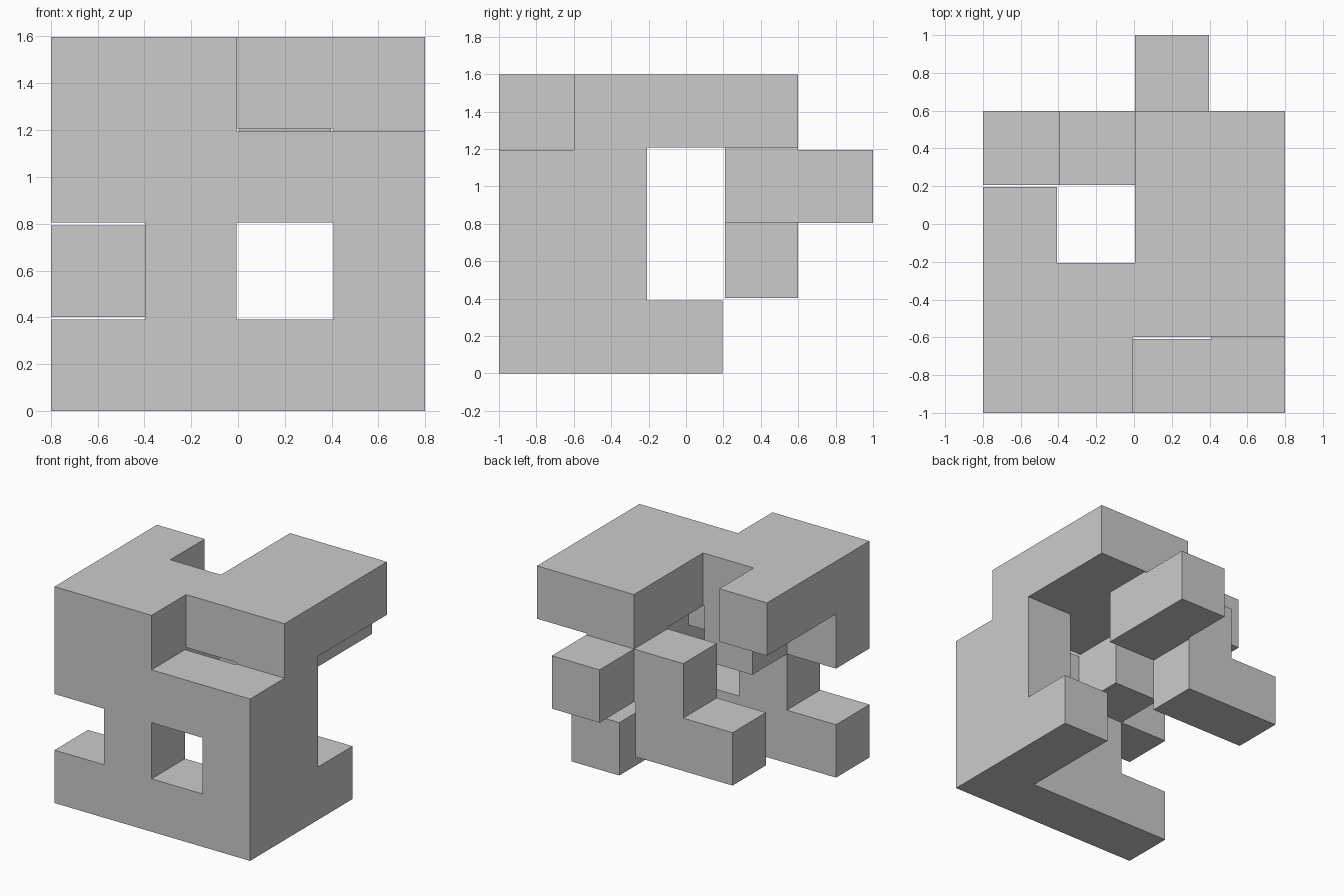
import bpy, bmesh, itertools
from mathutils import Vector

if "Cube" in bpy.data.objects:
    bpy.data.objects.remove(bpy.data.objects["Cube"])

GAP = 0.006                      # clearance on every face
PITCH = (2 + 2 * GAP) / 5        # cell spacing, piece is 4 x 5 x 4 cells
WIDTH = PITCH - 2 * GAP

# Bars of cells: (first cell, last cell), indices along x, y, z
BARS = [
    ((0, 0, 0), (3, 0, 0)),      # front base
    ((1, 0, 1), (1, 0, 1)),      # front post beside the window
    ((3, 0, 1), (3, 0, 1)),      # front right post
    ((0, 0, 2), (3, 0, 2)),      # front lintel
    ((0, 0, 3), (1, 0, 3)),      # front top left
    ((3, 1, 0), (3, 1, 3)),      # right wall
    ((3, 2, 0), (3, 2, 0)),      # right foot
    ((1, 1, 2), (1, 1, 3)),      # inner block
    ((0, 0, 3), (0, 2, 3)),      # left top arm
    ((2, 1, 3), (3, 3, 3)),      # right top slab
    ((2, 3, 2), (2, 4, 2)),      # rear tongue
    ((1, 3, 1), (1, 3, 2)),      # rear hook drop
    ((0, 3, 1), (0, 3, 1)),      # rear hook tip
]


def span(lo, hi):
    return itertools.product(*(range(a, b + 1) for a, b in zip(lo, hi)))


cells = {c for lo, hi in BARS for c in span(lo, hi)}

# Double grid: even slots are cells, odd slots bridge neighbouring cells
solid = {s for s in itertools.product(range(7), range(9), range(7))
         if all(c in cells for c in span([a // 2 for a in s],
                                         [(a + 1) // 2 for a in s]))}


def point(g):
    p = Vector([n // 2 * PITCH + (n % 2) * WIDTH for n in g])
    return p - Vector(((3 * PITCH + WIDTH) / 2, 1, 0))


# Skin every solid slot that borders an empty one
bm = bmesh.new()
for s in solid:
    for axis in range(3):
        u, v = (axis + 1) % 3, (axis + 2) % 3
        for side in (0, 1):
            n = list(s)
            n[axis] += 2 * side - 1
            if tuple(n) in solid:
                continue
            quad = []
            for du, dv in ((0, 0), (1, 0), (1, 1), (0, 1)):
                g = list(s)
                g[axis] += side
                g[u] += du
                g[v] += dv
                quad.append(bm.verts.new(point(g)))
            bm.faces.new(quad if side else quad[::-1])
bmesh.ops.remove_doubles(bm, verts=bm.verts[:], dist=0.0005)
bmesh.ops.dissolve_limit(bm, angle_limit=0.01, verts=bm.verts[:], edges=bm.edges[:])

mesh = bpy.data.meshes.new("puzzle_piece")
bm.to_mesh(mesh)
bm.free()
bpy.context.collection.objects.link(bpy.data.objects.new("puzzle_piece", mesh))
